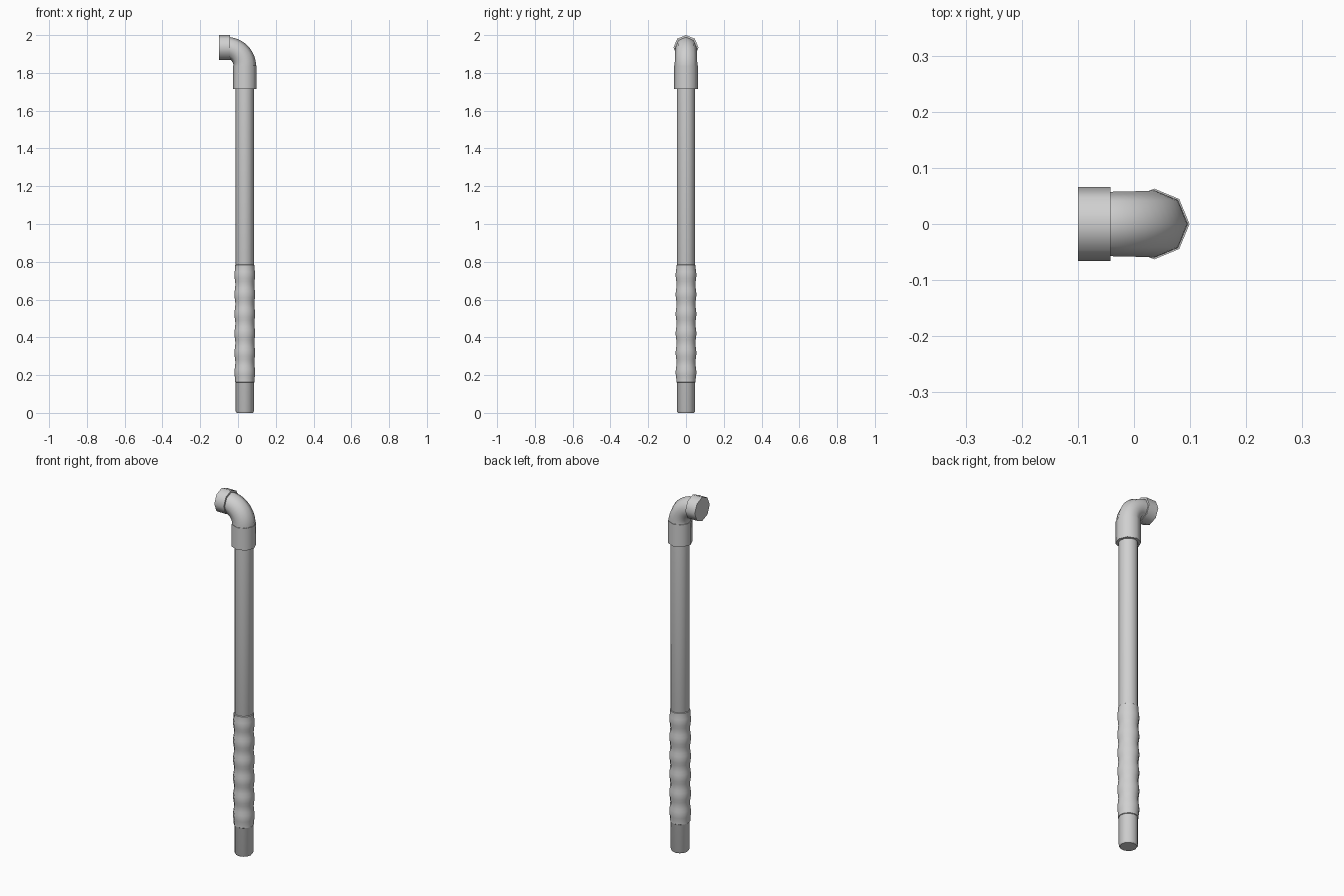
import bpy, bmesh, math
from mathutils import Vector

if "Cube" in bpy.data.objects:
    bpy.data.objects.remove(bpy.data.objects["Cube"])

grey = bpy.data.materials.new("light grey plastic")
grey.diffuse_color = (0.63, 0.63, 0.63, 1)
grey.use_nodes = True
grey.node_tree.nodes["Principled BSDF"].inputs["Base Color"].default_value = grey.diffuse_color

CX = 0.036  # axis of the upright pipe


def tube(name, rings, sides, angle=40):
    """Skin rings given as (centre, axis direction in xz, radius), capped at both ends."""
    bm = bmesh.new()
    loops = []
    for c, d, r in rings:
        d = Vector(d).normalized()
        side = Vector((0, 1, 0))
        out = side.cross(d)
        loop = []
        for i in range(sides):
            a = 2 * math.pi * i / sides
            loop.append(bm.verts.new(Vector(c) + r * (math.cos(a) * out + math.sin(a) * side)))
        loops.append(loop)
    for a, b in zip(loops, loops[1:]):
        for i in range(sides):
            j = (i + 1) % sides
            bm.faces.new((a[i], a[j], b[j], b[i]))
    bm.faces.new(loops[0][::-1])
    bm.faces.new(loops[-1])
    bmesh.ops.recalc_face_normals(bm, faces=bm.faces[:])
    me = bpy.data.meshes.new(name)
    bm.to_mesh(me)
    bm.free()
    ob = bpy.data.objects.new(name, me)
    bpy.context.collection.objects.link(ob)
    me.materials.append(grey)
    bpy.ops.object.select_all(action='DESELECT')
    ob.select_set(True)
    bpy.context.view_layer.objects.active = ob
    bpy.ops.object.shade_smooth_by_angle(angle=math.radians(angle))
    return ob


def upright(name, profile, sides, angle=50):
    return tube(name, [((CX, 0, z), (0, 0, 1), r) for r, z in profile], sides, angle)


# Long pipe with a slightly chamfered foot
upright("pipe", [(0.043, 0), (0.048, 0.008), (0.048, 1.76)], 12)

# Rippled hand grip: six soft bulges
z0, z1, bulges, steps = 0.16, 0.785, 6, 6
grip = [(0.047, z0)]
for i in range(bulges * steps + 1):
    t = i / (bulges * steps)
    r = 0.0525 - 0.0025 * math.cos(2 * math.pi * bulges * t)
    if i == 0 or i == bulges * steps:
        r = 0.0515
    grip.append((r, z0 + 0.003 + (z1 - z0 - 0.006) * t))
grip.append((0.047, z1))
upright("grip", grip, 12)

# Socket that holds the pipe
upright("socket", [(0.063, 1.715), (0.063, 1.838)], 8)

# Quarter-turn elbow
bend, bz = 0.097, 1.836
elbow = [((CX, 0, 1.80), (0, 0, 1), 0.060)]
for i in range(13):
    a = math.pi / 2 * i / 12
    elbow.append(((CX - bend + bend * math.cos(a), 0, bz + bend * math.sin(a)),
                  (-math.sin(a), 0, math.cos(a)), 0.060 - 0.003 * i / 12))
tube("elbow", elbow, 8, 50)

# Collar at the open end of the elbow
tube("end_collar", [((-0.042, 0, 1.934), (-1, 0, 0), 0.066),
                    ((-0.10, 0, 1.934), (-1, 0, 0), 0.066)], 8, 50)
